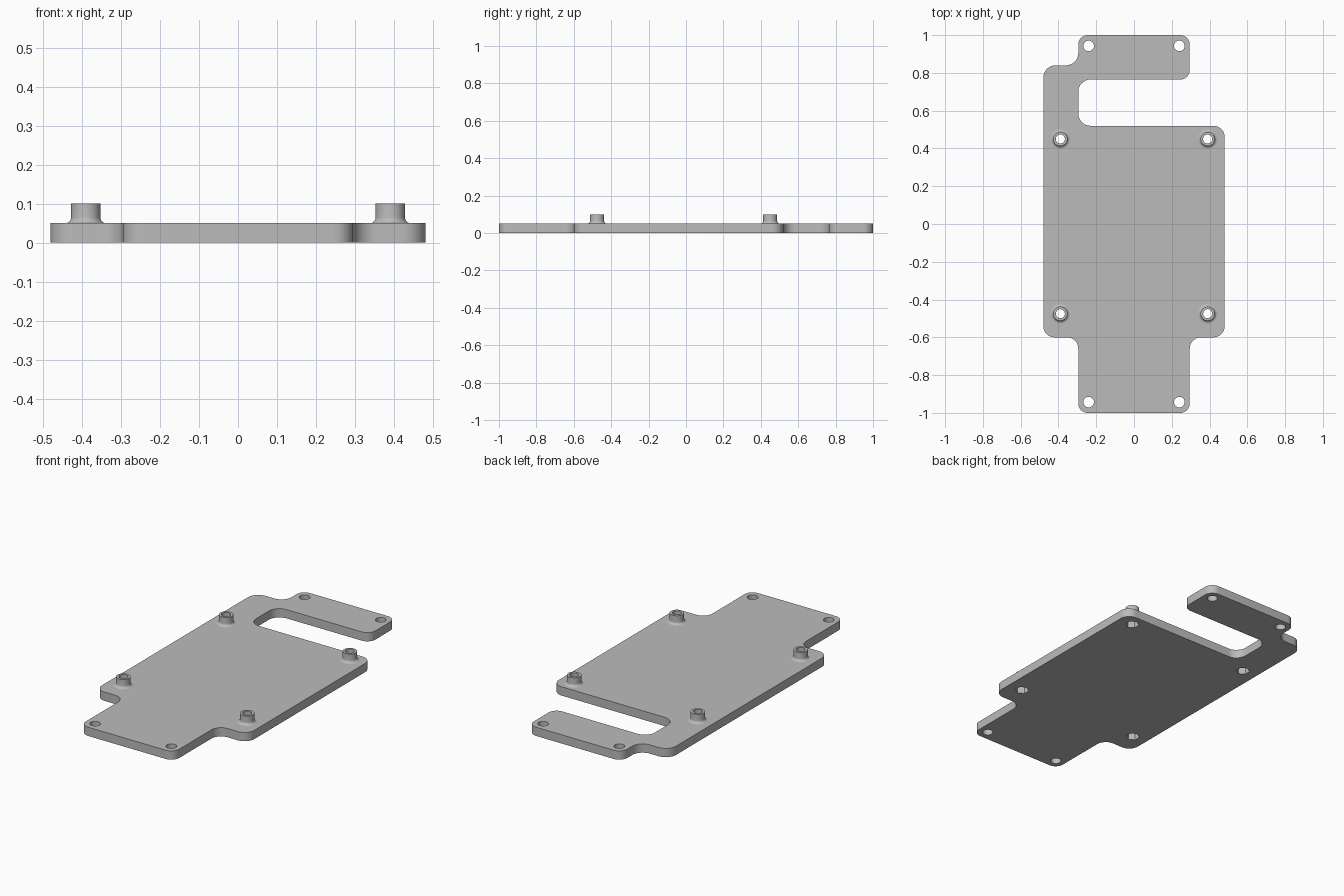
import bpy, bmesh, math
from mathutils import Vector

cube = bpy.data.objects.get("Cube")
if cube:
    bpy.data.objects.remove(cube, do_unlink=True)

THICK = 0.05
POST_TOP = 0.1
POSTS = [(sx * 0.39, y) for sx in (-1, 1) for y in (0.45, -0.475)]
SCREWS = [(sx * 0.24, sy * 0.943) for sx in (-1, 1) for sy in (-1, 1)]

grey = bpy.data.materials.new("plain grey")
grey.use_nodes = True
grey.diffuse_color = (0.5, 0.5, 0.5, 1)
grey.node_tree.nodes["Principled BSDF"].inputs["Base Color"].default_value = grey.diffuse_color


def make_object(name, bm):
    bmesh.ops.recalc_face_normals(bm, faces=bm.faces[:])
    mesh = bpy.data.meshes.new(name)
    bm.to_mesh(mesh)
    bm.free()
    mesh.materials.append(grey)
    obj = bpy.data.objects.new(name, mesh)
    bpy.context.collection.objects.link(obj)
    return obj


def round_corners(corners, steps=10):
    """Replace each right-angled corner (x, y, radius) by an arc."""
    points = []
    for i, (x, y, r) in enumerate(corners):
        here = Vector((x, y))
        to_prev = (Vector(corners[i - 1][:2]) - here).normalized()
        to_next = (Vector(corners[(i + 1) % len(corners)][:2]) - here).normalized()
        centre = here + (to_prev + to_next) * r
        for k in range(steps + 1):
            a = math.pi / 2 * k / steps
            points.append(centre - to_next * r * math.cos(a) - to_prev * r * math.sin(a))
    return points


def add_prism(bm, points, z0, z1):
    bottom = bm.faces.new([bm.verts.new((p[0], p[1], z0)) for p in points])
    grown = bmesh.ops.extrude_face_region(bm, geom=[bottom])["geom"]
    verts = [g for g in grown if isinstance(g, bmesh.types.BMVert)]
    bmesh.ops.translate(bm, verts=verts, vec=(0, 0, z1 - z0))


def ring(cx, cy, radius, sides, turn=0.0):
    angles = [turn + math.tau * k / sides for k in range(sides)]
    return [(cx + radius * math.cos(a), cy + radius * math.sin(a)) for a in angles]


# Plate: tabbed outline with a slot open to one side
W, N = 0.48, 0.295
outline = [
    (-N, -1, 0.05), (N, -1, 0.05), (N, -0.6, 0.06), (W, -0.6, 0.06),
    (W, 0.52, 0.06), (-N, 0.52, 0.065), (-N, 0.765, 0.065), (N, 0.765, 0.05),
    (N, 1, 0.05), (-N, 1, 0.05), (-N, 0.84, 0.065), (-W, 0.84, 0.065),
    (-W, -0.6, 0.06), (-N, -0.6, 0.06),
]
bm = bmesh.new()
add_prism(bm, round_corners(outline), 0, THICK)
plate = make_object("mounting_plate", bm)

# Screw holes and hexagonal nut pockets
bm = bmesh.new()
for x, y in SCREWS:
    add_prism(bm, ring(x, y, 0.028, 32), -THICK, 2 * THICK)
for x, y in POSTS:
    add_prism(bm, ring(x, y, 0.037, 6, math.pi / 2), -THICK, 2 * THICK)
cutter = make_object("hole_cutter", bm)
cutter.hide_render = True

cut = plate.modifiers.new("holes", "BOOLEAN")
cut.operation = "DIFFERENCE"
cut.solver = "EXACT"
cut.object = cutter
graph = bpy.context.evaluated_depsgraph_get()
plate.data = bpy.data.meshes.new_from_object(plate.evaluated_get(graph))
plate.modifiers.clear()
bpy.data.objects.remove(cutter, do_unlink=True)

# Standoff posts: hollow turned tubes with a fillet at the foot
BORE, OUTER, FILLET = 0.024, 0.0375, 0.015
arc = [math.pi / 2 * k / 6 for k in range(7)]
profile = [(BORE, THICK)]
profile += [(OUTER + FILLET * (1 - math.sin(a)), THICK + FILLET * (1 - math.cos(a))) for a in arc]
profile += [(OUTER, POST_TOP), (BORE, POST_TOP)]


def turned_post(name, x, y, sides=40):
    bm = bmesh.new()
    loops = [[bm.verts.new((*p, z)) for p in ring(x, y, r, sides)] for r, z in profile]
    for i, upper in enumerate(loops):
        lower = loops[i - 1]
        for k in range(sides):
            n = (k + 1) % sides
            bm.faces.new((lower[k], lower[n], upper[n], upper[k]))
    return make_object(name, bm)


parts = [plate]
for x, y in POSTS:
    name = ("back" if y > 0 else "front") + ("_left" if x > 0 else "_right") + "_standoff"
    parts.append(turned_post(name, x, y))

# Smooth the round walls, keep hard edges
bpy.ops.object.select_all(action="DESELECT")
for part in parts:
    part.select_set(True)
bpy.context.view_layer.objects.active = plate
bpy.ops.object.shade_smooth_by_angle(angle=math.radians(30))
